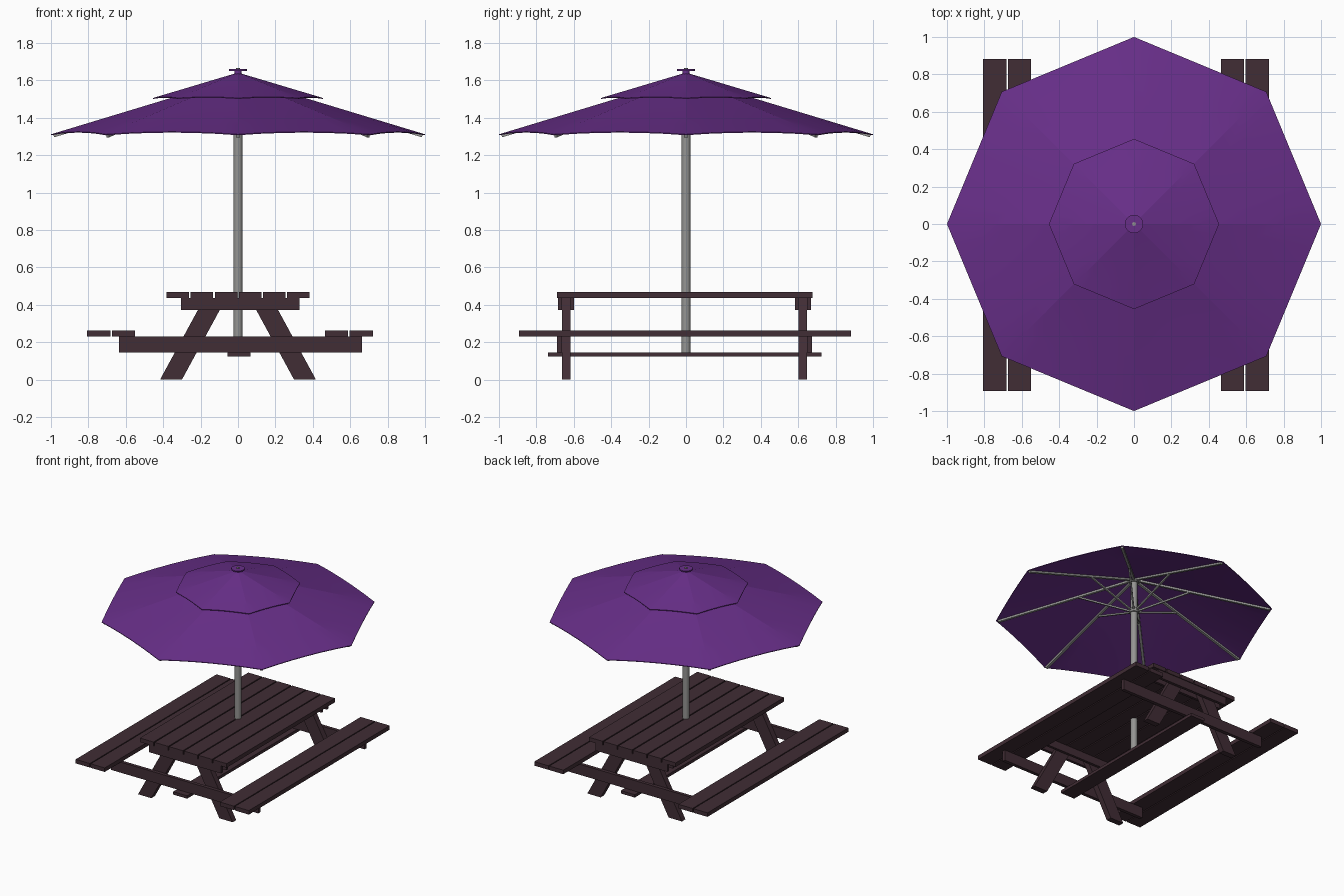
import bpy, bmesh
from math import sin, cos, pi, radians
from mathutils import Vector

cube = bpy.data.objects.get("Cube")
if cube:
    bpy.data.objects.remove(cube, do_unlink=True)


def material(name, rgb):
    m = bpy.data.materials.new(name)
    m.use_nodes = True
    m.diffuse_color = (*rgb, 1)
    m.node_tree.nodes["Principled BSDF"].inputs["Base Color"].default_value = (*rgb, 1)
    return m


WOOD = material("dark stained wood", (0.052, 0.026, 0.035))
FABRIC = material("purple fabric", (0.138, 0.028, 0.25))
METAL = material("grey metal", (0.3, 0.3, 0.29))


def finish(name, bm, mat, smooth=None):
    bmesh.ops.recalc_face_normals(bm, faces=bm.faces)
    mesh = bpy.data.meshes.new(name)
    bm.to_mesh(mesh)
    bm.free()
    mesh.materials.append(mat)
    ob = bpy.data.objects.new(name, mesh)
    bpy.context.collection.objects.link(ob)
    if smooth:
        bpy.ops.object.select_all(action='DESELECT')
        ob.select_set(True)
        bpy.context.view_layer.objects.active = ob
        bpy.ops.object.shade_smooth_by_angle(angle=radians(smooth))
    return ob


def board(name, x, y, z, mat=WOOD, lean=0):
    """Box between (min, max) pairs; lean shifts the top along x."""
    bm = bmesh.new()
    bmesh.ops.create_cube(bm, size=1)
    for v in bm.verts:
        top = v.co.z > 0
        v.co = Vector((x[v.co.x > 0] + lean * top, y[v.co.y > 0], z[top]))
    return finish(name, bm, mat)


def cylinder(name, radius, z0, z1, mat, sides=24):
    bm = bmesh.new()
    bmesh.ops.create_cone(bm, cap_ends=True, segments=sides, radius1=radius,
                          radius2=radius, depth=z1 - z0)
    bmesh.ops.translate(bm, verts=bm.verts, vec=(0, 0, (z0 + z1) / 2))
    return finish(name, bm, mat, 40)


def bar(name, a, b, width, height, mat):
    """Rectangular bar from point a to point b."""
    a, b = Vector(a), Vector(b)
    d = (b - a).normalized()
    side = d.cross(Vector((0, 0, 1))).normalized()
    up = side.cross(d)
    bm = bmesh.new()
    bmesh.ops.create_cube(bm, size=1)
    for v in bm.verts:
        end = b if v.co.x > 0 else a
        v.co = end + side * v.co.y * width + up * v.co.z * height
    return finish(name, bm, mat)


def canopy(name, radius, apex, rim, lift, rings=6, steps=6):
    """Eight-panel cloth cone whose rim arches up between the corners."""
    bm = bmesh.new()
    tip = bm.verts.new((0, 0, apex))
    loops = []
    for r in range(1, rings + 1):
        f = r / rings
        loop = []
        for k in range(8):
            p = Vector((cos(k * pi / 4), sin(k * pi / 4), 0))
            q = Vector((cos((k + 1) * pi / 4), sin((k + 1) * pi / 4), 0))
            for s in range(steps):
                t = s / steps
                co = p.lerp(q, t) * radius * f
                co.z = apex + (rim - apex) * f + lift * 4 * t * (1 - t) * f ** 3
                loop.append(bm.verts.new(co))
        loops.append(loop)
    n = 8 * steps
    for i in range(n):
        j = (i + 1) % n
        bm.faces.new((tip, loops[0][i], loops[0][j]))
        for a, b in zip(loops, loops[1:]):
            bm.faces.new((a[i], b[i], b[j], a[j]))
    # thin cloth: extrude a copy straight down
    ext = bmesh.ops.extrude_face_region(bm, geom=bm.faces[:], use_keep_orig=True)
    lower = [g for g in ext["geom"] if isinstance(g, bmesh.types.BMVert)]
    bmesh.ops.translate(bm, verts=lower, vec=(0, 0, -0.005))
    return finish(name, bm, FABRIC, 8)


# Table top planks
for i in range(6):
    x = -0.382 + i * 0.129
    board(f"table_plank_{i + 1}", (x, x + 0.12), (-0.69, 0.675), (0.436, 0.468))

# Bench planks
for side, start in (("right", -0.806), ("left", 0.465)):
    for i in range(2):
        x = start + i * 0.132
        board(f"{side}_bench_plank_{i + 1}", (x, x + 0.124), (-0.893, 0.881), (0.23, 0.262))

# End frames: splayed legs, doubled top cleats, bench beam
MID_Y = -0.008
for end, s in (("front", -1), ("back", 1)):
    def span(a, b):
        return tuple(sorted((MID_Y + s * a, MID_Y + s * b)))
    leg_y = span(0.61, 0.655)
    board(f"{end}_right_leg", (-0.417, -0.3), leg_y, (0, 0.436), lean=0.237)
    board(f"{end}_left_leg", (0.3, 0.417), leg_y, (0, 0.436), lean=-0.237)
    board(f"{end}_outer_cleat", (-0.305, 0.33), span(0.655, 0.677), (0.374, 0.436))
    board(f"{end}_inner_cleat", (-0.305, 0.33), span(0.59, 0.61), (0.374, 0.436))
    board(f"{end}_bench_beam", (-0.636, 0.662), span(0.655, 0.682), (0.146, 0.23))

# Low stretcher carrying the pole
board("stretcher", (-0.055, 0.068), (-0.738, 0.724), (0.123, 0.146))

# Umbrella pole and fittings
cylinder("pole", 0.024, 0.14, 1.61, METAL)
cylinder("strut_hub", 0.034, 1.325, 1.355, METAL)
cylinder("rib_hub", 0.034, 1.575, 1.595, METAL)
cylinder("finial_neck", 0.02, 1.62, 1.652, FABRIC)
cylinder("finial_disc", 0.049, 1.651, 1.66, FABRIC)
cylinder("finial_pin", 0.01, 1.655, 1.667, METAL, 8)

# Canopy layers
canopy("lower_canopy", 1.0, 1.615, 1.312, 0.014)
canopy("upper_canopy", 0.455, 1.642, 1.506, 0.006)

# Ribs under the panel seams, with struts from the hub
for k in range(8):
    c, s = cos(k * pi / 4), sin(k * pi / 4)

    def at(r, z):
        return (c * r, s * r, z)
    bar(f"rib_{k + 1}", at(0.02, 1.594), at(0.985, 1.303), 0.02, 0.014, METAL)
    bar(f"strut_{k + 1}", at(0.025, 1.34), at(0.4, 1.474), 0.012, 0.012, METAL)
